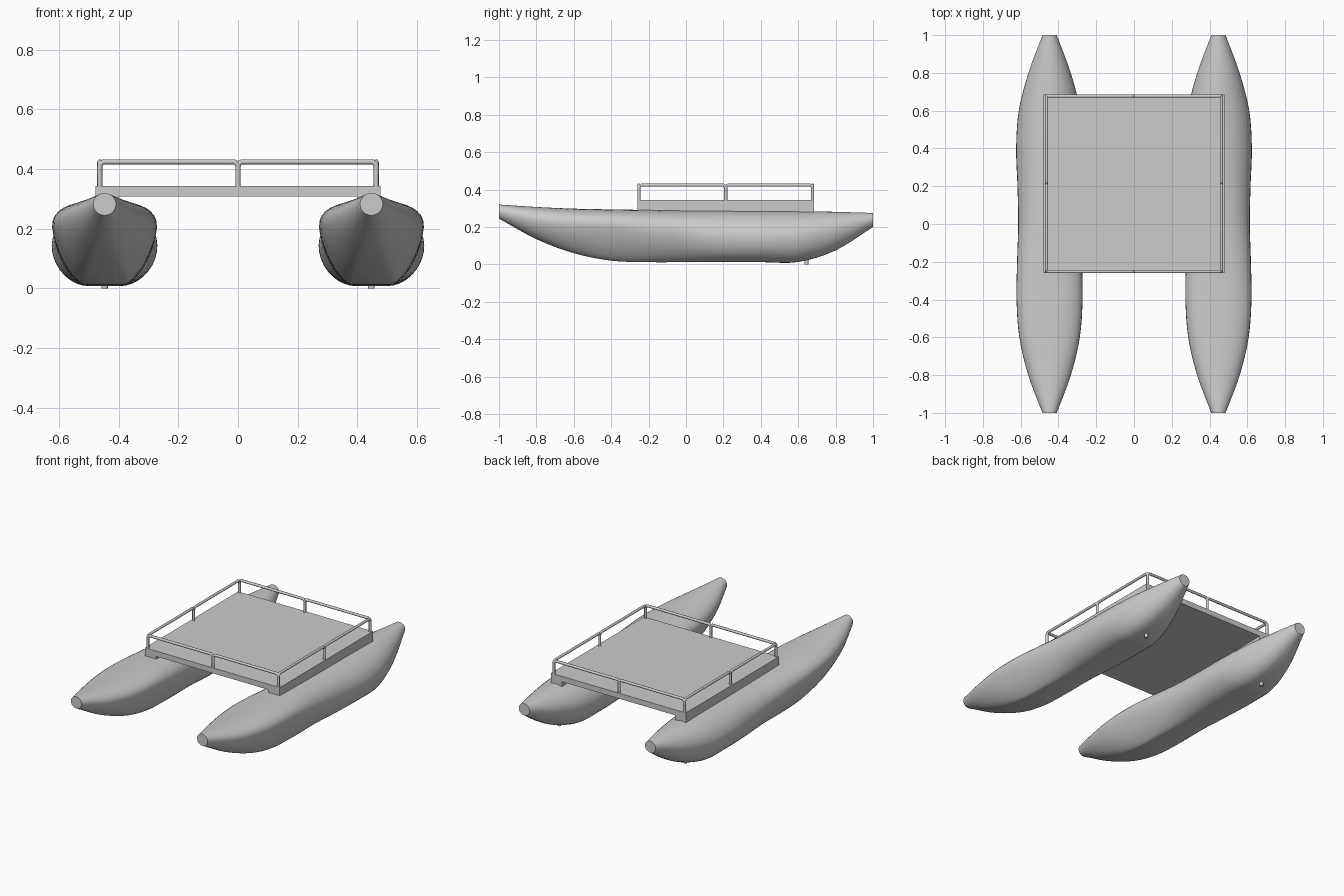
import bpy, bmesh, math
from mathutils import Vector

cube = bpy.data.objects.get("Cube")
if cube:
    bpy.data.objects.remove(cube, do_unlink=True)

grey = bpy.data.materials.new("light grey")
grey.use_nodes = True
grey.diffuse_color = (0.6, 0.6, 0.6, 1)
grey.node_tree.nodes["Principled BSDF"].inputs["Base Color"].default_value = (0.6, 0.6, 0.6, 1)


def add_mesh(name, bm, smooth=False):
    bmesh.ops.recalc_face_normals(bm, faces=bm.faces)
    mesh = bpy.data.meshes.new(name)
    bm.to_mesh(mesh)
    bm.free()
    mesh.materials.append(grey)
    ob = bpy.data.objects.new(name, mesh)
    bpy.context.collection.objects.link(ob)
    if smooth:
        bpy.ops.object.select_all(action="DESELECT")
        ob.select_set(True)
        bpy.context.view_layer.objects.active = ob
        bpy.ops.object.shade_smooth_by_angle(angle=math.radians(40))
    return ob


def box(name, x0, x1, y0, y1, z0, z1):
    bm = bmesh.new()
    bmesh.ops.create_cube(bm, size=1)
    for v in bm.verts:
        v.co = ((x0 + x1) / 2 + v.co.x * (x1 - x0),
                (y0 + y1) / 2 + v.co.y * (y1 - y0),
                (z0 + z1) / 2 + v.co.z * (z1 - z0))
    return add_mesh(name, bm)


# Hull stations: y, half width, bottom, top, widest height,
# flat keel fraction, lower roundness, upper roundness
STATIONS = [
    (-1.0, .038, .245, .32, .283, 0, 2, 2),
    (-.8, .113, .135, .307, .24, .2, 1.7, 2.1),
    (-.6, .16, .06, .298, .22, .35, 1.5, 2.3),
    (-.4, .175, .02, .294, .21, .4, 1.4, 2.4),
    (-.2, .172, .012, .291, .19, .4, 1.5, 2.3),
    (0, .166, .012, .288, .17, .35, 1.7, 2.1),
    (.2, .17, .012, .287, .15, .3, 2, 2),
    (.4, .177, .012, .286, .145, .3, 2, 1.9),
    (.6, .163, .013, .285, .15, .3, 2, 1.9),
    (.8, .112, .075, .281, .185, .2, 2, 1.9),
    (1.0, .038, .2, .275, .238, 0, 2, 2),
]
STEPS, QUARTER = 5, 9


def blend(a, b, c, d, t):
    # Catmull-Rom interpolation of whole stations
    return [0.5 * (2 * q + (r - p) * t + (2 * p - 5 * q + 4 * r - s) * t ** 2
                   + (3 * q - p - 3 * r + s) * t ** 3)
            for p, q, r, s in zip(a, b, c, d)]


def extrapolate(a, b):
    return [2 * p - q for p, q in zip(a, b)]


def section(station):
    y, w, low, top, mid, flat, p_low, p_up = station
    half = []
    for i in range(QUARTER + 1):
        a = math.pi / 2 * (1 - i / QUARTER)
        c, s = max(math.cos(a), 0) ** (2 / p_up), math.sin(a) ** (2 / p_up)
        half.append((w * c, mid + (top - mid) * s))
    for i in range(1, QUARTER + 1):
        a = math.pi / 2 * i / QUARTER
        c, s = max(math.cos(a), 0) ** (2 / p_low), math.sin(a) ** (2 / p_low)
        half.append((w * (flat + (1 - flat) * c), mid - (mid - low) * s))
    half.append((0, low))
    mirror = [(-x, z) for x, z in half[-2:0:-1]]
    return [(x, y, z) for x, z in half + mirror]


def hull(name, x_centre):
    pts = [extrapolate(STATIONS[0], STATIONS[1])] + STATIONS
    pts.append(extrapolate(STATIONS[-1], STATIONS[-2]))
    rows = [blend(*pts[i:i + 4], k / STEPS)
            for i in range(len(STATIONS) - 1) for k in range(STEPS)]
    rows.append(STATIONS[-1])
    bm = bmesh.new()
    rings = [[bm.verts.new((x + x_centre, y, z)) for x, y, z in section(r)] for r in rows]
    for a, b in zip(rings, rings[1:]):
        for i in range(len(a)):
            j = (i + 1) % len(a)
            bm.faces.new((a[i], a[j], b[j], b[i]))
    bm.faces.new(rings[0])
    bm.faces.new(rings[-1])
    bmesh.ops.remove_doubles(bm, verts=bm.verts, dist=1e-5)
    add_mesh(name, bm, True)


def drain_plug(name, x):
    bm = bmesh.new()
    bmesh.ops.create_cone(bm, cap_ends=True, segments=16, radius1=.011, radius2=.011, depth=.03)
    bmesh.ops.translate(bm, verts=bm.verts, vec=(x, .645, .015))
    add_mesh(name, bm, True)


# Floats, each with a drain plug and a bearer beam under the deck
for side, s in (("left", 1), ("right", -1)):
    hull(side + "_hull", s * .447)
    drain_plug(side + "_drain_plug", s * .447)
    inner, outer = sorted((s * .4, s * .478))
    box(side + "_deck_beam", inner, outer, -.26, .685, .275, .308)

# Deck
box("deck", -.478, .478, -.26, .685, .308, .343)


def rail_arch(name, start, end):
    # Post, rounded corner, bar, rounded corner, post
    a, b = Vector(start), Vector(end)
    along = (b - a).normalized()
    base, top, r = .338, .424, .016
    path = [(a.x, a.y, base)]
    for k in range(6):
        t = math.pi / 2 * k / 5
        p = a + along * r * (1 - math.cos(t))
        path.append((p.x, p.y, top - r + r * math.sin(t)))
    mirrored = [(a.x + b.x - x, a.y + b.y - y, z) for x, y, z in reversed(path)]
    path += mirrored
    curve = bpy.data.curves.new(name, "CURVE")
    curve.dimensions = "3D"
    curve.bevel_depth = .0085
    curve.bevel_resolution = 3
    curve.use_fill_caps = True
    spline = curve.splines.new("POLY")
    spline.points.add(len(path) - 1)
    for point, co in zip(spline.points, path):
        point.co = (*co, 1)
    curve.materials.append(grey)
    bpy.context.collection.objects.link(bpy.data.objects.new(name, curve))


# Railing: two arches along each deck edge
X, Y0, Y1 = .463, -.252, .677
corners = [(-X, Y0), (X, Y0), (X, Y1), (-X, Y1)]
for n, edge in enumerate(("front", "left", "back", "right")):
    a, b = Vector(corners[n]), Vector(corners[(n + 1) % 4])
    middle = (a + b) / 2
    rail_arch(edge + "_rail_first", a, middle)
    rail_arch(edge + "_rail_second", middle, b)
